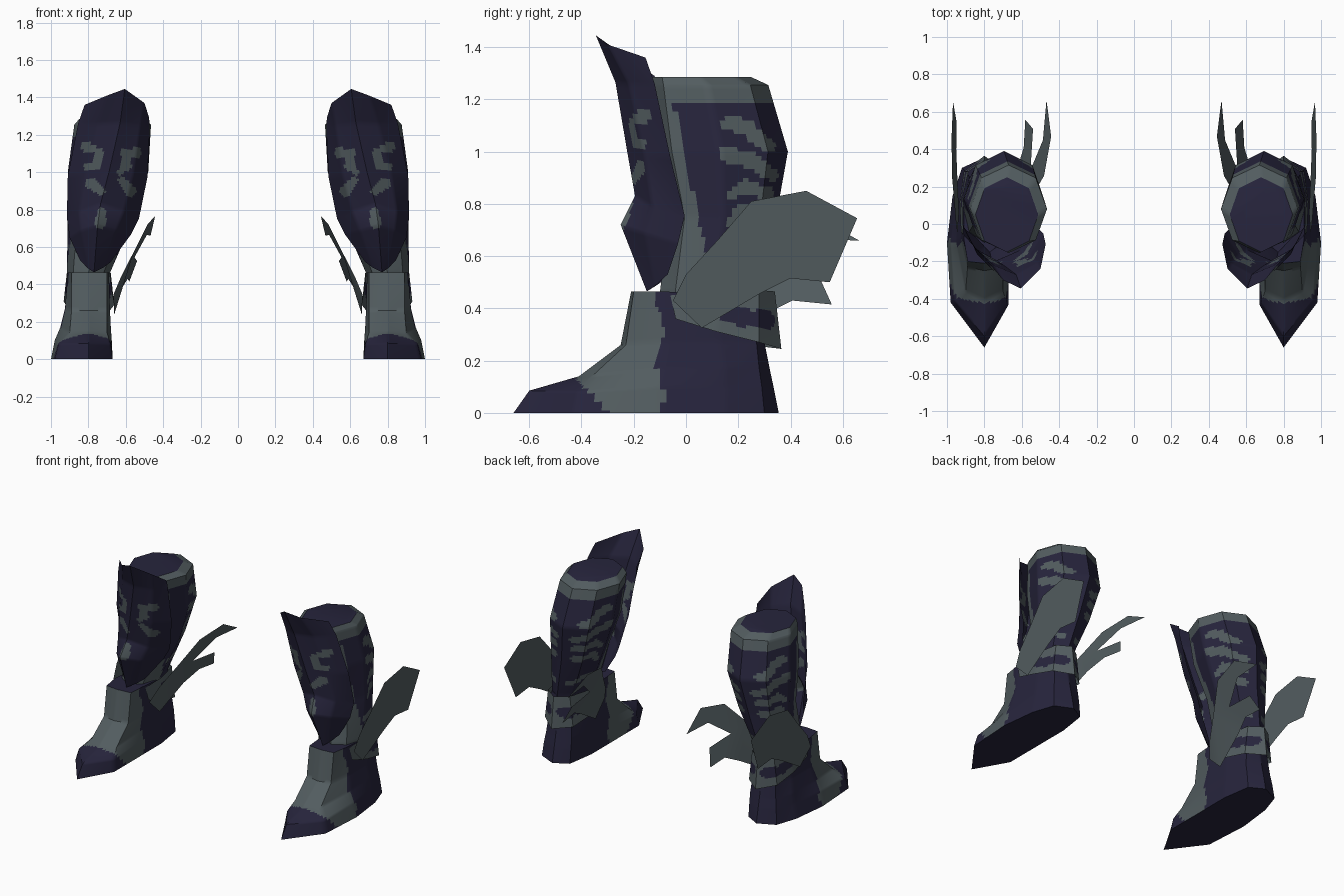
import bpy, bmesh, math
from mathutils import Vector

if "Cube" in bpy.data.objects:
    bpy.data.objects.remove(bpy.data.objects["Cube"])


def material(name, color):
    m = bpy.data.materials.new(name)
    m.diffuse_color = (*color, 1)
    m.use_nodes = True
    m.node_tree.nodes["Principled BSDF"].inputs["Base Color"].default_value = m.diffuse_color
    return m


NAVY = material("navy_cloth", (0.02, 0.018, 0.046))
GREY = material("slate_grey_leather", (0.085, 0.108, 0.116))


def finish(name, bm, is_grey):
    """Colour faces by rule, smooth, and mirror to make the pair."""
    bm.normal_update()
    for f in bm.faces:
        f.material_index = 1 if is_grey(f.calc_center_median(), f.normal) else 0
    mesh = bpy.data.meshes.new(name)
    bm.to_mesh(mesh)
    bm.free()
    mesh.materials.append(NAVY)
    mesh.materials.append(GREY)
    mesh.shade_smooth()
    mesh.set_sharp_from_angle(angle=math.radians(40))
    ob = bpy.data.objects.new(name, mesh)
    bpy.context.collection.objects.link(ob)
    ob.modifiers.new("pair", "MIRROR").use_axis[0] = True
    return ob


def refine(points, n, closed=False):
    """Insert n steps along every segment of a point list."""
    count = len(points) if closed else len(points) - 1
    out = [points[i].lerp(points[(i + 1) % len(points)], j / n)
           for i in range(count) for j in range(n)]
    return out if closed else out + [points[-1]]


def loft(name, rows, is_grey, across, along, closed=False):
    """Skin rows of points with a fine grid so painted areas can follow faces."""
    rows = [refine([Vector(p) for p in r], across, closed) for r in rows]
    columns = [refine(list(c), along) for c in zip(*rows)]
    bm = bmesh.new()
    grid = [[bm.verts.new(p) for p in c] for c in columns]
    n = len(grid)
    for i in range(n if closed else n - 1):
        a, b = grid[i], grid[(i + 1) % n]
        for j in range(len(a) - 1):
            bm.faces.new((a[j], b[j], b[j + 1], a[j + 1]))
    if closed:
        bm.faces.new([c[0] for c in grid])
        bm.faces.new([c[-1] for c in grid])
    bmesh.ops.recalc_face_normals(bm, faces=bm.faces[:])
    return finish(name, bm, is_grey)


def on_stroke(u, v, strokes):
    """True when (u, v) lies on one of the painted strokes (radius, points)."""
    p = Vector((u, v))
    for radius, pts in strokes:
        for a, b in zip(pts, pts[1:]):
            a, b = Vector(a), Vector(b)
            t = max(0, min(1, (p - a).dot(b - a) / (b - a).length_squared))
            if (p - a.lerp(b, t)).length < radius * (1.1 - 0.3 * t):
                return True
    return False


# Foot: pointed toe rising to the ankle
foot_rows = [
    [(.80, -.66, 0), (.98, -.42, 0), (1.0, -.10, 0), (.97, .15, 0), (.92, .30, 0),
     (.80, .355, 0), (.70, .30, 0), (.67, .10, 0), (.67, -.10, 0), (.67, -.43, 0)],
    [(.80, -.60, .085), (.96, -.41, .08), (.98, -.10, .10), (.95, .15, .10), (.91, .29, .10),
     (.80, .335, .10), (.70, .29, .10), (.675, .10, .10), (.675, -.10, .10), (.68, -.42, .08)],
    [(.80, -.41, .14), (.90, -.36, .14), (.95, -.10, .17), (.94, .15, .17), (.90, .28, .17),
     (.80, .32, .17), (.70, .28, .17), (.68, .10, .17), (.68, -.10, .17), (.70, -.36, .14)],
    [(.80, -.25, .26), (.89, -.23, .26), (.925, -.08, .27), (.92, .13, .27), (.89, .27, .27),
     (.80, .30, .27), (.71, .27, .27), (.685, .10, .27), (.685, -.08, .27), (.70, -.23, .26)],
    [(.80, -.21, .465), (.89, -.20, .465), (.91, -.08, .465), (.91, .12, .45), (.88, .25, .45),
     (.80, .29, .45), (.72, .25, .45), (.69, .10, .45), (.69, -.08, .465), (.70, -.20, .465)],
]


def foot_paint(c, n):
    rear = c.y > -.10 + .015 * math.sin(c.z * 25)
    toe = c.y < -.30 - .9 * c.z
    return not (rear or toe or n.z < -.8)


loft("foot", foot_rows, foot_paint, 10, 10, closed=True)

# Shaft: tapered eight-sided leg (height, centre x, centre y, half width, half depth)
shaft_rows = []
for z, cx, cy, rx, ry in [(.30, .80, .10, .09, .17), (.46, .80, .10, .115, .20),
                          (.75, .735, .14, .175, .205), (1.0, .695, .13, .215, .26),
                          (1.255, .67, .08, .205, .235), (1.285, .68, .05, .168, .20)]:
    shaft_rows.append([(cx + rx * math.sin(k * math.pi / 4),
                        cy + ry * math.cos(k * math.pi / 4), z) for k in range(8)])

shaft_strokes = [
    (.028, [(.17, 1.11), (.23, 1.09), (.32, 1.02)]),
    (.028, [(.16, .99), (.24, .97), (.33, .91)]),
    (.024, [(.31, .84), (.23, .87), (.17, .83)]),
    (.022, [(.30, .76), (.22, .78), (.17, .73)]),
    (.022, [(.12, .59), (.20, .60), (.28, .56)]),
]


def shaft_paint(c, n):
    if n.z > .95:
        return False
    front_strip = c.y < -.045 + (1.17 - c.z) * .22
    return c.z > 1.18 or front_strip or on_stroke(c.y, c.z, shaft_strokes)


loft("shaft", shaft_rows, shaft_paint, 8, 15, closed=True)

# Shin guard: creased plate with a raised point above the knee
guard_rows = [
    [(.475, -.12, 1.29), (.50, -.24, 1.37), (.605, -.345, 1.445), (.70, -.30, 1.41), (.82, -.155, 1.36)],
    [(.472, -.11, 1.23), (.52, -.21, 1.25), (.63, -.27, 1.265), (.75, -.22, 1.26), (.855, -.12, 1.26)],
    [(.485, -.05, .97), (.56, -.17, .98), (.69, -.225, 1.0), (.82, -.16, .99), (.91, -.06, .98)],
    [(.53, -.005, .75), (.61, -.14, .79), (.735, -.195, .83), (.85, -.13, .79), (.915, -.005, .755)],
    [(.57, -.02, .67), (.65, -.16, .69), (.75, -.25, .72), (.84, -.16, .69), (.90, -.03, .65)],
    [(.68, -.07, .52), (.72, -.11, .49), (.77, -.15, .465), (.80, -.12, .485), (.845, -.07, .53)],
]
guard_strokes = [
    (.024, [(.54, 1.105), (.605, 1.10), (.595, 1.04), (.63, 1.0)]),
    (.024, [(.815, 1.135), (.745, 1.11), (.755, 1.04), (.81, 1.03)]),
    (.028, [(.575, .90), (.62, .955)]),
    (.028, [(.79, .94), (.73, .90)]),
    (.028, [(.735, .73), (.73, .79)]),
]
loft("shin_guard", guard_rows, lambda c, n: on_stroke(c.x, c.z, guard_strokes), 10, 14)

# Ankle cuff: flared band around the heel
cuff_rows = [
    [(.915, -.06, .45), (.915, .15, .465), (.885, .28, .47), (.80, .34, .465),
     (.715, .28, .465), (.68, .12, .46), (.685, -.06, .45)],
    [(.925, -.04, .36), (.932, .12, .31), (.91, .28, .27), (.80, .365, .245),
     (.69, .28, .255), (.662, .10, .29), (.675, -.04, .36)],
]
cuff_strokes = [(.035, [(.30, .355), (.22, .365), (.12, .395)])]
loft("ankle_cuff", cuff_rows, lambda c, n: not on_stroke(c.y, c.z, cuff_strokes), 12, 14)

# Wings: flat two-feather sheets on both sides of the ankle
wing_outline = [(.06, .325), (-.05, .43), (.0, .53), (.12, .66), (.25, .81), (.46, .85),
                (.655, .745), (.44, .75), (.28, .63), (.50, .61), (.55, .50), (.40, .515),
                (.28, .455)]


def wing(name, dy, dz, x_at):
    bm = bmesh.new()
    bm.faces.new([bm.verts.new((x_at(y + dy, z + dz), y + dy, z + dz))
                  for y, z in wing_outline])
    bmesh.ops.triangulate(bm, faces=bm.faces[:])
    finish(name, bm, lambda c, n: True)


wing("outer_wing", 0, 0, lambda y, z: .938 + .075 * (z - .35))
wing("inner_wing", .008, -.085, lambda y, z: .66 - .42 * max(z - .36, -.02) - .1 * max(y, 0))
